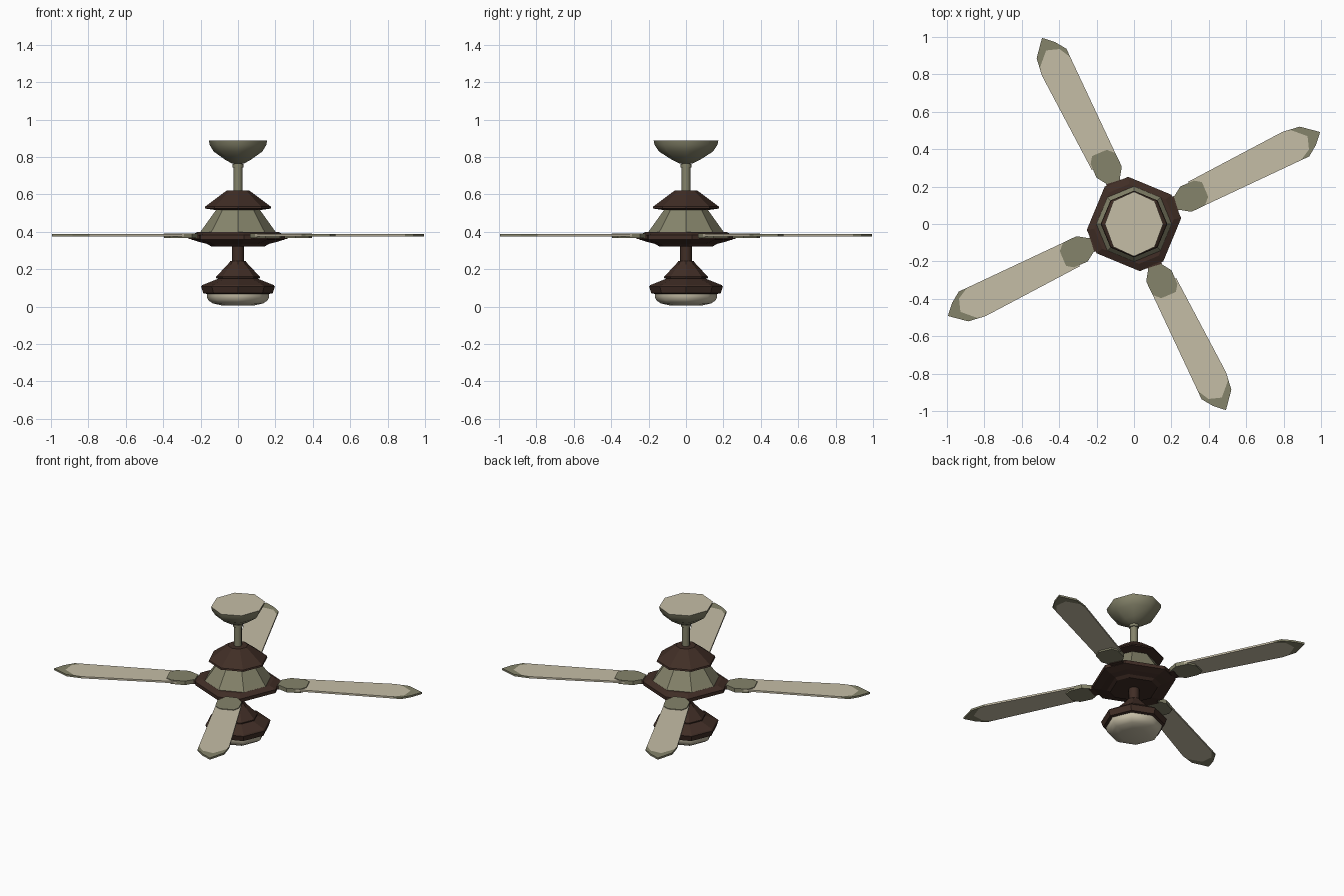
import bpy, bmesh, math
from mathutils import Matrix

if "Cube" in bpy.data.objects:
    bpy.data.objects.remove(bpy.data.objects["Cube"])


def material(name, rgb):
    m = bpy.data.materials.new(name)
    m.diffuse_color = (*rgb, 1)
    m.use_nodes = True
    m.node_tree.nodes["Principled BSDF"].inputs["Base Color"].default_value = m.diffuse_color
    return m


CREAM = material("cream", (0.56, 0.51, 0.38))
OLIVE = material("olive", (0.235, 0.228, 0.145))
BROWN = material("dark_brown", (0.052, 0.027, 0.019))

EVEN = [45 * k for k in range(8)]
SKEWED = [a + 90 * k for k in range(4) for a in (7, 38)]


def finish(name, bm, mats, smooth=None):
    bmesh.ops.recalc_face_normals(bm, faces=bm.faces)
    me = bpy.data.meshes.new(name)
    bm.to_mesh(me)
    bm.free()
    for m in mats:
        me.materials.append(m)
    ob = bpy.data.objects.new(name, me)
    bpy.context.collection.objects.link(ob)
    if smooth:
        bpy.ops.object.select_all(action='DESELECT')
        ob.select_set(True)
        bpy.context.view_layer.objects.active = ob
        bpy.ops.object.shade_smooth_by_angle(angle=math.radians(smooth))
    return ob


def lathe(name, profile, mat, angles=EVEN, sx=1.0, smooth=None, top_mat=None):
    """Low-poly turned part from (radius, z) pairs, closed at both ends."""
    bm = bmesh.new()
    rings = [[bm.verts.new((r * sx * math.cos(math.radians(a)),
                            r * math.sin(math.radians(a)), z)) for a in angles]
             for r, z in profile]
    n = len(angles)
    for lo, hi in zip(rings, rings[1:]):
        for i in range(n):
            j = (i + 1) % n
            bm.faces.new((lo[i], lo[j], hi[j], hi[i]))
    bm.faces.new(rings[0])
    cap = bm.faces.new(rings[-1])
    if top_mat:
        cap.material_index = 1
    return finish(name, bm, [mat] + ([top_mat] if top_mat else []), smooth)


def prism(name, outline, z0, z1, mat, angle):
    """Flat plate from an outline, turned about the fan axis."""
    bm = bmesh.new()
    face = bm.faces.new([bm.verts.new((x, y, z0)) for x, y in outline])
    ext = bmesh.ops.extrude_face_region(bm, geom=[face])["geom"]
    up = [v for v in ext if isinstance(v, bmesh.types.BMVert)]
    bmesh.ops.translate(bm, verts=up, vec=(0, 0, z1 - z0))
    bm.transform(Matrix.Rotation(angle, 4, 'Z'))
    return finish(name, bm, [mat])


# Ceiling canopy and down rod
lathe("canopy", [(.035, .765), (.075, .785), (.145, .83), (.168, .865), (.173, .888)],
      OLIVE, sx=.9, smooth=50, top_mat=CREAM)
lathe("down_rod", [(.024, .60), (.024, .77)], OLIVE, smooth=60)
lathe("rod_collar", [(.03, .745), (.03, .762)], OLIVE, smooth=60)

# Motor housing
lathe("motor_cap", [(.11, .515), (.178, .525), (.175, .535), (.075, .61), (.06, .62)], BROWN)
lathe("motor_bell", [(.205, .395), (.19, .415), (.115, .52)], OLIVE, smooth=35)
lathe("motor_disc", [(.145, .322), (.165, .335), (.205, .345), (.254, .36),
                     (.254, .382), (.215, .40)], BROWN, angles=SKEWED)

# Light kit
lathe("lower_rod", [(.032, .235), (.032, .33)], BROWN, smooth=60)
lathe("light_cone", [(.09, .145), (.118, .153), (.118, .16), (.055, .225), (.04, .245)], BROWN)
lathe("light_fitter", [(.165, .068), (.185, .072), (.197, .108), (.19, .116), (.105, .15)], BROWN)
lathe("light_glass", [(.085, .006), (.135, .018), (.16, .035), (.167, .055), (.167, .07)],
      CREAM, smooth=50)

# Four blades with dark tips, brackets and stems
panel = [(.36, -.078), (.95, -.09), (1.015, -.058), (1.04, .01), (.975, .078),
         (.93, .09), (.36, .074)]
tip = [(.95, -.09), (1.0, -.091), (1.06, -.052), (1.11, 0), (1.025, .074),
       (.93, .09), (.975, .078), (1.04, .01), (1.015, -.058)]
bracket = [(.245, -.035), (.305, -.078), (.385, -.078), (.42, -.045),
           (.425, .04), (.39, .066), (.31, .07), (.255, .035)]
stem = [(.2, -.04), (.275, -.04), (.275, .04), (.2, .04)]
for k in range(4):
    a = math.radians(26.3 + 90 * k)
    prism(f"blade_{k + 1}", panel, .376, .388, CREAM, a)
    prism(f"blade_tip_{k + 1}", tip, .376, .388, OLIVE, a)
    prism(f"blade_bracket_{k + 1}", bracket, .366, .392, OLIVE, a)
    prism(f"blade_stem_{k + 1}", stem, .362, .384, BROWN, a)
